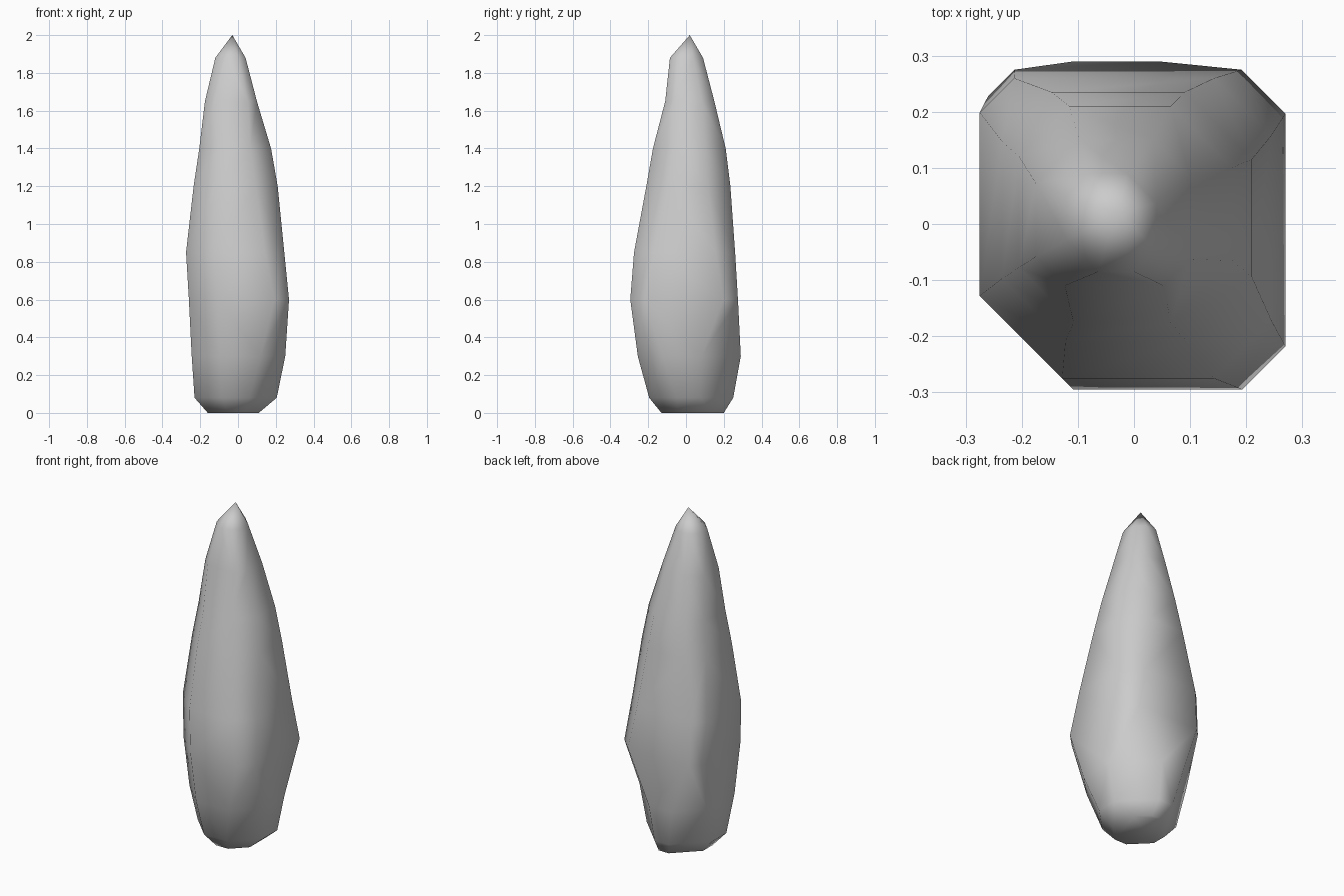
import bpy, bmesh
from math import cos, sin, pi
from mathutils import Vector

if "Cube" in bpy.data.objects:
    bpy.data.objects.remove(bpy.data.objects["Cube"])

# Height, then reach of the slice towards E, NE, N, NW, W, SW, S, SE
levels = [
    (0.00, .11, .17, .20, .16, .16, .13, .13, .11),
    (0.08, .205, .20, .25, .22, .23, .20, .195, .18),
    (0.30, .25, .235, .29, .28, .245, .25, .255, .265),
    (0.60, .27, .33, .275, .345, .26, .285, .295, .345),
    (0.85, .245, .285, .26, .335, .275, .285, .275, .295),
    (1.20, .21, .23, .235, .27, .235, .235, .21, .215),
    (1.45, .16, .185, .20, .22, .20, .19, .165, .16),
    (1.65, .10, .13, .15, .175, .175, .165, .11, .115),
    (1.88, .04, .055, .09, .12, .12, .105, .085, .06),
]
levels[6] = (1.40, .175, .195, .21, .23, .205, .20, .175, .17)


def corner(reach, i):
    """Corner where the slice sides facing directions i and i+1 meet."""
    a, b = i * pi / 4, (i + 1) * pi / 4
    h, k = reach[i], reach[(i + 1) % 8]
    s = sin(b - a)
    return ((h * sin(b) - k * sin(a)) / s, (k * cos(a) - h * cos(b)) / s)


# Rock spire: eight-sided slices joined to a point
bm = bmesh.new()
rings = []
for z, *reach in levels:
    rings.append([bm.verts.new((*corner(reach, i), z)) for i in range(8)])
for low, high in zip(rings, rings[1:]):
    for i in range(8):
        j = (i + 1) % 8
        bm.faces.new((low[i], low[j], high[j], high[i]))
tip = bm.verts.new(Vector((-0.03, 0.02, 2.0)))
for i in range(8):
    bm.faces.new((rings[-1][i], rings[-1][(i + 1) % 8], tip))
bm.faces.new(rings[0][::-1])
bmesh.ops.triangulate(bm, faces=[f for f in bm.faces if len(f.verts) == 4])
bmesh.ops.recalc_face_normals(bm, faces=bm.faces)

mesh = bpy.data.meshes.new("rock_spire")
bm.to_mesh(mesh)
bm.free()
for p in mesh.polygons:
    p.use_smooth = True
rock = bpy.data.objects.new("rock_spire", mesh)
bpy.context.collection.objects.link(rock)
